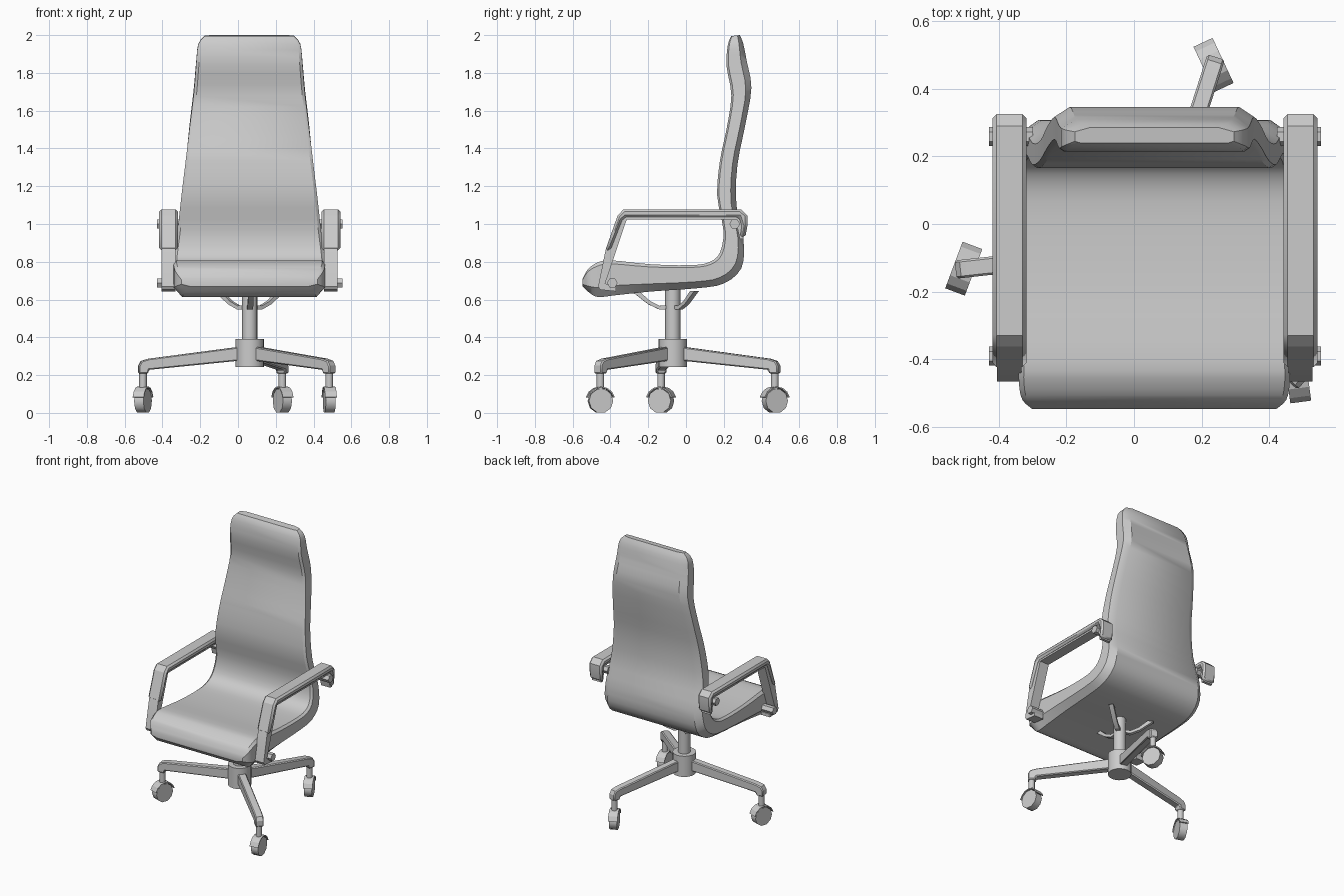
import bpy, bmesh, math
from mathutils import Matrix, Vector

if "Cube" in bpy.data.objects:
    bpy.data.objects.remove(bpy.data.objects["Cube"])

GREY = (0.6, 0.6, 0.6, 1)
grey = bpy.data.materials.new("plain_grey")
grey.use_nodes = True
grey.diffuse_color = GREY
grey.node_tree.nodes["Principled BSDF"].inputs["Base Color"].default_value = GREY

CX, CY = 0.062, -0.07      # chair axis


def finish(name, bm, angle=30, bevel=0):
    bmesh.ops.recalc_face_normals(bm, faces=bm.faces)
    mesh = bpy.data.meshes.new(name)
    bm.to_mesh(mesh)
    bm.free()
    ob = bpy.data.objects.new(name, mesh)
    bpy.context.collection.objects.link(ob)
    mesh.materials.append(grey)
    if bevel:
        mod = ob.modifiers.new("edge_chamfer", "BEVEL")
        mod.width = bevel
        mod.segments = 1
        mod.limit_method = "ANGLE"
        mod.angle_limit = math.radians(50)
    bpy.ops.object.select_all(action="DESELECT")
    ob.select_set(True)
    bpy.context.view_layer.objects.active = ob
    bpy.ops.object.shade_smooth_by_angle(angle=math.radians(angle))
    return ob


def prism(name, profile, width, place, bevel=0):
    """Extrude a (y, z) profile along x, centred, then place it."""
    bm = bmesh.new()
    rings = [[bm.verts.new(place @ Vector((s * width / 2, y, z))) for y, z in profile]
             for s in (-1, 1)]
    for ring in rings:
        bm.faces.new(ring)
    n = len(profile)
    for i in range(n):
        j = (i + 1) % n
        bm.faces.new((rings[0][i], rings[0][j], rings[1][j], rings[1][i]))
    return finish(name, bm, 20, bevel)


def cylinder(name, radius, depth, place, sides):
    bm = bmesh.new()
    bmesh.ops.create_cone(bm, cap_ends=True, segments=sides, radius1=radius,
                          radius2=radius, depth=depth, matrix=place)
    return finish(name, bm, 40)


def smooth_path(rows, steps=3):
    """Catmull-Rom interpolation through the rows."""
    rows = [Vector(r) for r in rows]
    out = []
    for i in range(len(rows) - 1):
        a, b, c, d = rows[max(i - 1, 0)], rows[i], rows[i + 1], rows[min(i + 2, len(rows) - 1)]
        for k in range(steps):
            t = k / steps
            out.append(b + (c - a) * t / 2 + (a * 2 - b * 5 + c * 4 - d) * t * t / 2
                       + (b * 3 - a - c * 3 + d) * t ** 3 / 2)
    return out + [rows[-1]]


# Upholstered shell: inner (y, z), outer (y, z) and half width at each station
T = Matrix.Translation
stations = [
    (-0.547, 0.71, -0.547, 0.67, 0.36),
    (-0.52, 0.76, -0.51, 0.635, 0.39),
    (-0.47, 0.795, -0.465, 0.613, 0.40),
    (-0.40, 0.808, -0.38, 0.622, 0.40),
    (-0.19, 0.787, -0.18, 0.643, 0.40),
    (0.02, 0.782, 0.06, 0.66, 0.40),
    (0.124, 0.798, 0.20, 0.685, 0.40),
    (0.18, 0.85, 0.293, 0.766, 0.395),
    (0.198, 0.967, 0.305, 0.91, 0.38),
    (0.165, 1.15, 0.267, 1.10, 0.36),
    (0.18, 1.337, 0.272, 1.31, 0.337),
    (0.214, 1.50, 0.315, 1.53, 0.317),
    (0.24, 1.68, 0.346, 1.72, 0.295),
    (0.214, 1.84, 0.322, 1.86, 0.282),
    (0.222, 1.95, 0.303, 1.955, 0.27),
    (0.24, 1.995, 0.285, 2.0, 0.235),
]
bm = bmesh.new()
loops = []
for iy, iz, oy, oz, hw in smooth_path(stations):
    inner, outer = Vector((0, iy, iz)), Vector((0, oy, oz))
    half = [(0.0, hw - 0.015), (0.1, hw), (0.72, hw), (1.0, hw - 0.045)]
    section = [(t, -w) for t, w in half] + [(t, w) for t, w in reversed(half)]
    loops.append([bm.verts.new(inner.lerp(outer, t) + Vector((CX - 0.002 + w, 0, 0)))
                  for t, w in section])
for a, b in zip(loops, loops[1:]):
    for i in range(len(a)):
        j = (i + 1) % len(a)
        bm.faces.new((a[i], a[j], b[j], b[i]))
bm.faces.new(loops[0])
bm.faces.new(loops[-1])
finish("seat_and_back", bm, 32)

# Armrests: padded top, thin strap below it, and the two fixing pins
pad = [(-0.427, 0.861), (-0.362, 1.045), (-0.33, 1.078), (0.29, 1.078), (0.325, 1.045),
       (0.325, 0.99), (0.314, 0.93), (0.286, 0.93), (0.295, 0.99), (0.28, 1.036),
       (-0.318, 1.036), (-0.338, 1.02), (-0.40, 0.861)]
strap = [(-0.425, 0.865), (-0.465, 0.67), (-0.455, 0.652), (-0.37, 0.643), (-0.37, 0.665),
         (-0.428, 0.685), (-0.314, 1.024), (0.262, 1.024), (0.285, 0.92), (0.305, 0.92),
         (0.29, 1.05), (-0.34, 1.05)]
ACROSS = Matrix.Rotation(math.pi / 2, 4, "Y")
for side, s in (("left", 1), ("right", -1)):
    arm = T((CX + s * 0.43, 0, 0))
    prism(side + "_armrest_pad", pad, 0.1, arm, 0.012)
    prism(side + "_armrest_strap", strap, 0.072, arm)
    for spot, y, z in (("front", -0.39, 0.688), ("rear", 0.258, 1.0)):
        pin = T((CX + s * 0.425, y, z)) @ ACROSS
        cylinder(f"{side}_{spot}_armrest_pin", 0.028, 0.13, pin, 6)

# Central column and hub
cylinder("column", 0.04, 0.33, T((CX, CY, 0.505)), 20)
cylinder("hub", 0.076, 0.147, T((CX, CY, 0.317)), 20)

# Curved brackets under the seat
bracket = [(0.02, 0.565), (0.07, 0.562), (0.13, 0.59), (0.22, 0.66),
           (0.18, 0.66), (0.12, 0.607), (0.07, 0.582), (0.02, 0.585)]
bracket = [(y, z - 0.015) for y, z in bracket]
for n, angle in enumerate((-88, 35, 145)):
    turn = Matrix.Rotation(math.radians(angle - 90), 4, "Z")
    prism(f"seat_bracket_{n + 1}", bracket, 0.03, T((CX, CY, 0)) @ turn)

# Legs with casters: caster position and rolling direction in degrees
fender = [(r * math.cos(math.radians(a)), r * math.sin(math.radians(a)))
          for r, order in ((0.076, range(15, 166, 25)), (0.069, range(165, 14, -25)))
          for a in order]
casters = [("right", -0.503, -0.132, 69.5), ("rear", 0.235, 0.47, -65),
           ("left", 0.483, -0.453, 97.5)]
for name, x, y, roll in casters:
    dx, dy = x - CX, y - CY
    reach = math.hypot(dx, dy)
    leg = [(0.04, 0.352), (reach - 0.03, 0.287), (reach + 0.01, 0.275), (reach + 0.024, 0.25),
           (reach + 0.024, 0.208), (reach - 0.024, 0.208), (reach - 0.03, 0.228), (0.04, 0.278)]
    turn = Matrix.Rotation(math.atan2(dy, dx) - math.pi / 2, 4, "Z")
    prism(name + "_leg", leg, 0.054, T((CX, CY, 0)) @ turn, 0.006)
    cylinder(name + "_caster_stem", 0.02, 0.1, T((x, y, 0.175)), 12)
    hub = T((x, y, 0.0635)) @ Matrix.Rotation(math.radians(roll - 90), 4, "Z")
    cylinder(name + "_caster_wheel", 0.065, 0.052, hub @ ACROSS, 10)
    prism(name + "_caster_fender", fender, 0.062, hub)
